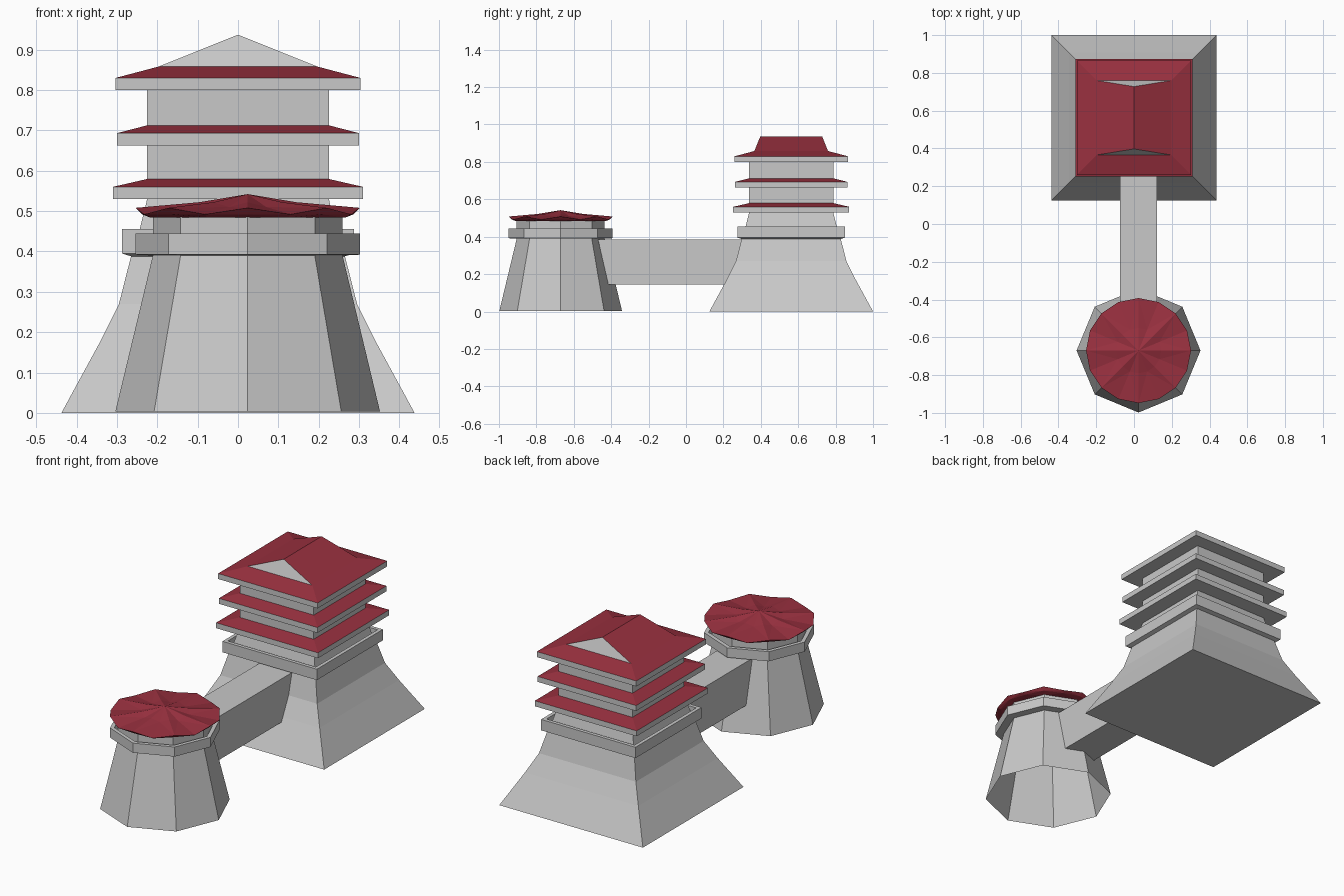
import bpy, bmesh
from math import sin, cos, pi, sqrt

if "Cube" in bpy.data.objects:
    bpy.data.objects.remove(bpy.data.objects["Cube"])


def material(name, rgb):
    m = bpy.data.materials.new(name)
    m.use_nodes = True
    m.diffuse_color = (*rgb, 1)
    node = next(n for n in m.node_tree.nodes if n.type == 'BSDF_PRINCIPLED')
    node.inputs["Base Color"].default_value = (*rgb, 1)
    node.inputs["Roughness"].default_value = 0.8
    return m


STONE = material("pale stone", (0.58, 0.58, 0.58))
TILE = material("red tile", (0.32, 0.03, 0.05))


def finish(name, bm, *mats):
    mesh = bpy.data.meshes.new(name)
    bm.to_mesh(mesh)
    bm.free()
    for m in mats:
        mesh.materials.append(m)
    ob = bpy.data.objects.new(name, mesh)
    bpy.context.collection.objects.link(ob)
    return ob


def ring(bm, centre, sides, radius, z):
    """Polygon ring; a square's radius is its half width."""
    turn, grow = (pi / 4, sqrt(2)) if sides == 4 else (0, 1)
    r = radius * grow
    return [bm.verts.new((centre[0] + r * cos(turn + 2 * pi * i / sides),
                          centre[1] + r * sin(turn + 2 * pi * i / sides), z))
            for i in range(sides)]


def bridge_rings(bm, a, b):
    n = len(a)
    for i in range(n):
        j = (i + 1) % n
        bm.faces.new((a[i], a[j], b[j], b[i]))


def stack(name, centre, sides, profile, mat, bottom=True):
    """Join polygon rings of a (radius, height) profile, from bottom to top."""
    bm = bmesh.new()
    rings = [ring(bm, centre, sides, r, z) for r, z in profile]
    for a, b in zip(rings, rings[1:]):
        bridge_rings(bm, a, b)
    bm.faces.new(rings[-1])
    if bottom:
        bm.faces.new(rings[0][::-1])
    return finish(name, bm, mat)


KEEP = (0, 0.5625)
TOWER = (0.024, -0.67)

# Keep: flared base, parapet walk and straight upper walls
stack("keep_walls", KEEP, 4,
      [(0.4375, 0), (0.345, 0.17), (0.295, 0.27), (0.265, 0.388),
       (0.2875, 0.395), (0.2875, 0.455), (0.268, 0.455), (0.268, 0.405),
       (0.256, 0.405), (0.225, 0.53), (0.225, 0.81)], STONE)

# Eaves of the three storeys, with tiled skirts on the lower two
for label, half, z in (("lower", 0.31, 0.53), ("middle", 0.3, 0.663), ("upper", 0.303, 0.8)):
    stack(label + "_eave", KEEP, 4, [(half, z), (half, z + 0.03)], STONE)
    if label != "upper":
        stack(label + "_roof_skirt", KEEP, 4,
              [(half, z + 0.03), (0.223, z + 0.05)], TILE)

# Top roof: hipped skirt below a ridge running front to back, stone gables
bm = bmesh.new()
eave = ring(bm, KEEP, 4, 0.303, 0.83)
hip = ring(bm, KEEP, 4, 0.197, 0.858)
bridge_rings(bm, eave, hip)
bm.faces.new(eave[::-1])
back, front = (bm.verts.new((0, KEEP[1] + s * 0.165, 0.937)) for s in (1, -1))
bm.faces.new((hip[0], hip[1], back))
bm.faces.new((hip[1], hip[2], front, back))
bm.faces.new((hip[2], hip[3], front))
bm.faces.new((hip[3], hip[0], back, front))
bm.normal_update()
for f in bm.faces:
    f.material_index = int(abs(f.normal.y) > 0.7)
finish("top_roof", bm, TILE, STONE)

# Round tower: tapered octagon, open underneath, with a parapet
stack("tower_walls", TOWER, 8,
      [(0.328, 0.003), (0.235, 0.39), (0.278, 0.392), (0.278, 0.445),
       (0.256, 0.445), (0.256, 0.405), (0.235, 0.405), (0.235, 0.488)],
      STONE, bottom=False)

# Tower roof: pleated canopy, ridges at the corners and valleys between
bm = bmesh.new()
under = ring(bm, TOWER, 16, 0.23, 0.484)
lip = ring(bm, TOWER, 16, 0.262, 0.484)
rim = ring(bm, TOWER, 16, 0.278, 0.508)
middle = ring(bm, TOWER, 16, 0.12, 0.522)
for i in range(1, 16, 2):
    rim[i].co.z = 0.492
    middle[i].co.z = 0.51
for i in range(0, 16, 2):
    lip[i].co.z = 0.492
for a, b in ((under, lip), (lip, rim), (rim, middle)):
    bridge_rings(bm, a, b)
bm.faces.new(under[::-1])
apex = bm.verts.new((*TOWER, 0.542))
for i in range(16):
    bm.faces.new((middle[i], middle[(i + 1) % 16], apex))
bmesh.ops.triangulate(bm, faces=[f for f in bm.faces if len(f.verts) == 4])
finish("tower_roof", bm, TILE)

# Walled walkway between the two, ends slanted to sit inside the walls
bm = bmesh.new()
side = [(-0.415, 0.145), (0.22, 0.145), (0.315, 0.384), (-0.47, 0.384)]
near = [bm.verts.new((-0.075, y, z)) for y, z in side]
far = [bm.verts.new((0.121, y, z)) for y, z in side]
bridge_rings(bm, near, far)
bm.faces.new(near)
bm.faces.new(far[::-1])
bmesh.ops.recalc_face_normals(bm, faces=bm.faces)
finish("walkway", bm, STONE)
